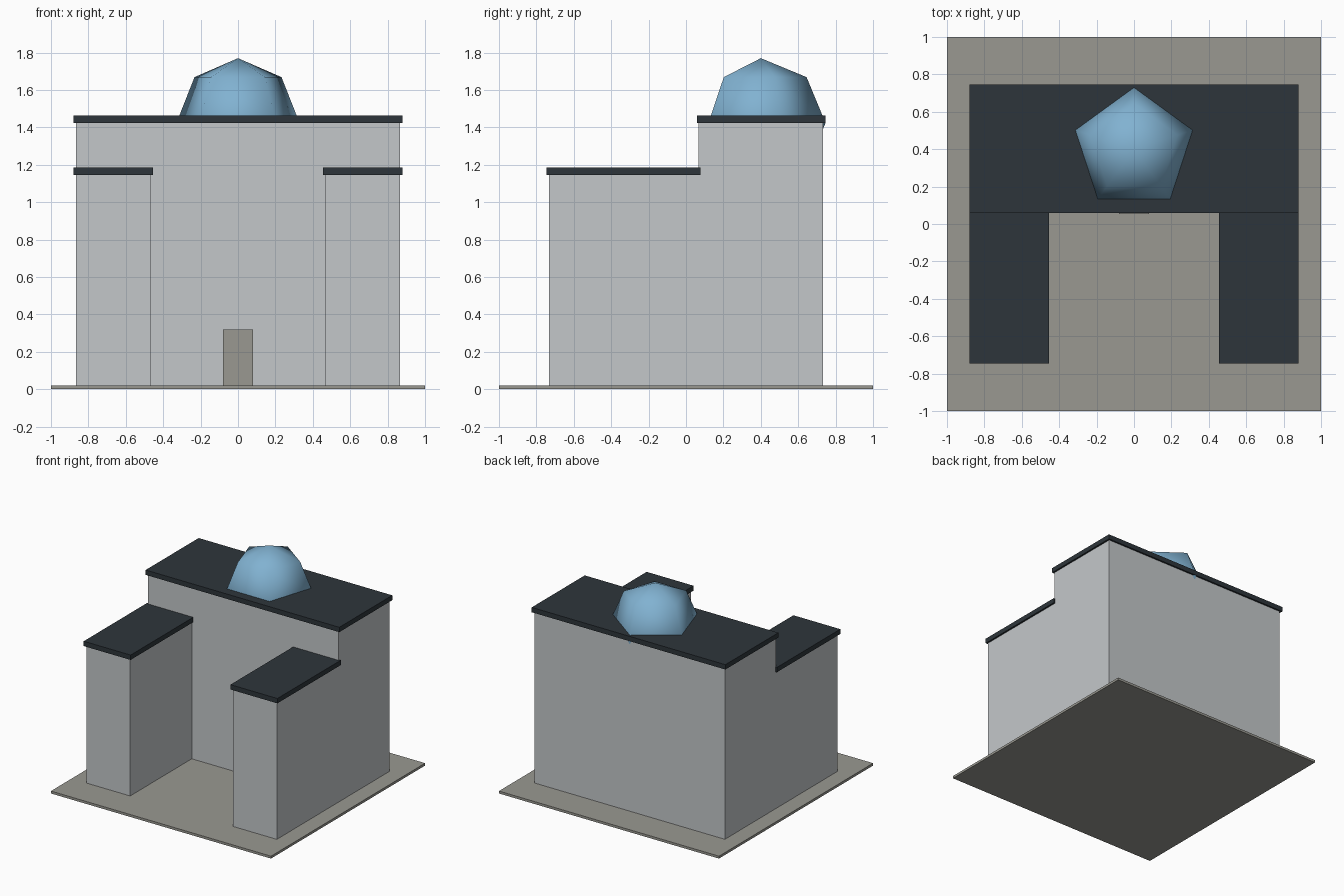
import bpy
import bmesh
from mathutils import Matrix

old = bpy.data.objects.get("Cube")
if old:
    bpy.data.objects.remove(old, do_unlink=True)


def material(name, rgb):
    mat = bpy.data.materials.new(name)
    mat.use_nodes = True
    colour = (*rgb, 1.0)
    mat.diffuse_color = colour
    mat.node_tree.nodes["Principled BSDF"].inputs["Base Color"].default_value = colour
    return mat


PLASTER = material("pale grey plaster", (0.55, 0.575, 0.59))
SLATE = material("dark slate", (0.027, 0.036, 0.043))
STONE = material("warm grey stone", (0.32, 0.317, 0.286))
GLASS = material("sky blue", (0.22, 0.445, 0.64))


def add_object(name, bm, mat):
    mesh = bpy.data.meshes.new(name)
    bm.to_mesh(mesh)
    bm.free()
    mesh.materials.append(mat)
    obj = bpy.data.objects.new(name, mesh)
    bpy.context.scene.collection.objects.link(obj)
    return obj


def box(name, x, y, z, mat):
    """Box spanning the (low, high) pairs on each axis."""
    bm = bmesh.new()
    spans = (x, y, z)
    size = [high - low for low, high in spans]
    centre = [(high + low) / 2 for low, high in spans]
    bmesh.ops.create_cube(bm, size=1, matrix=Matrix.Translation(centre)
                          @ Matrix.Diagonal((*size, 1)))
    return add_object(name, bm, mat)


# Ground slab
box("ground_slab", (-1, 1), (-1, 1), (0, 0.02), STONE)

# Main hall across the back, with its roof and door
box("main_hall", (-0.866, 0.866), (0.067, 0.732), (0.02, 1.424), PLASTER)
box("main_roof", (-0.88, 0.88), (0.058, 0.746), (1.424, 1.464), SLATE)
box("door", (-0.08, 0.08), (0.053, 0.08), (0.02, 0.32), STONE)

# Two lower wings reaching forward
for side, sign in (("left", 1), ("right", -1)):
    wall_x = sorted((sign * 0.467, sign * 0.866))
    roof_x = sorted((sign * 0.454, sign * 0.88))
    box(side + "_wing", wall_x, (-0.733, 0.067), (0.02, 1.146), PLASTER)
    box(side + "_wing_roof", roof_x, (-0.746, 0.078), (1.146, 1.186), SLATE)

# Five-sided dome, its lower half sunk into the hall, one corner towards +x
bm = bmesh.new()
bmesh.ops.create_uvsphere(bm, u_segments=5, v_segments=4, radius=0.346,
                          matrix=Matrix.Translation((0, 0.4, 1.424)))
dome = add_object("dome", bm, GLASS)
dome.data.shade_smooth()
